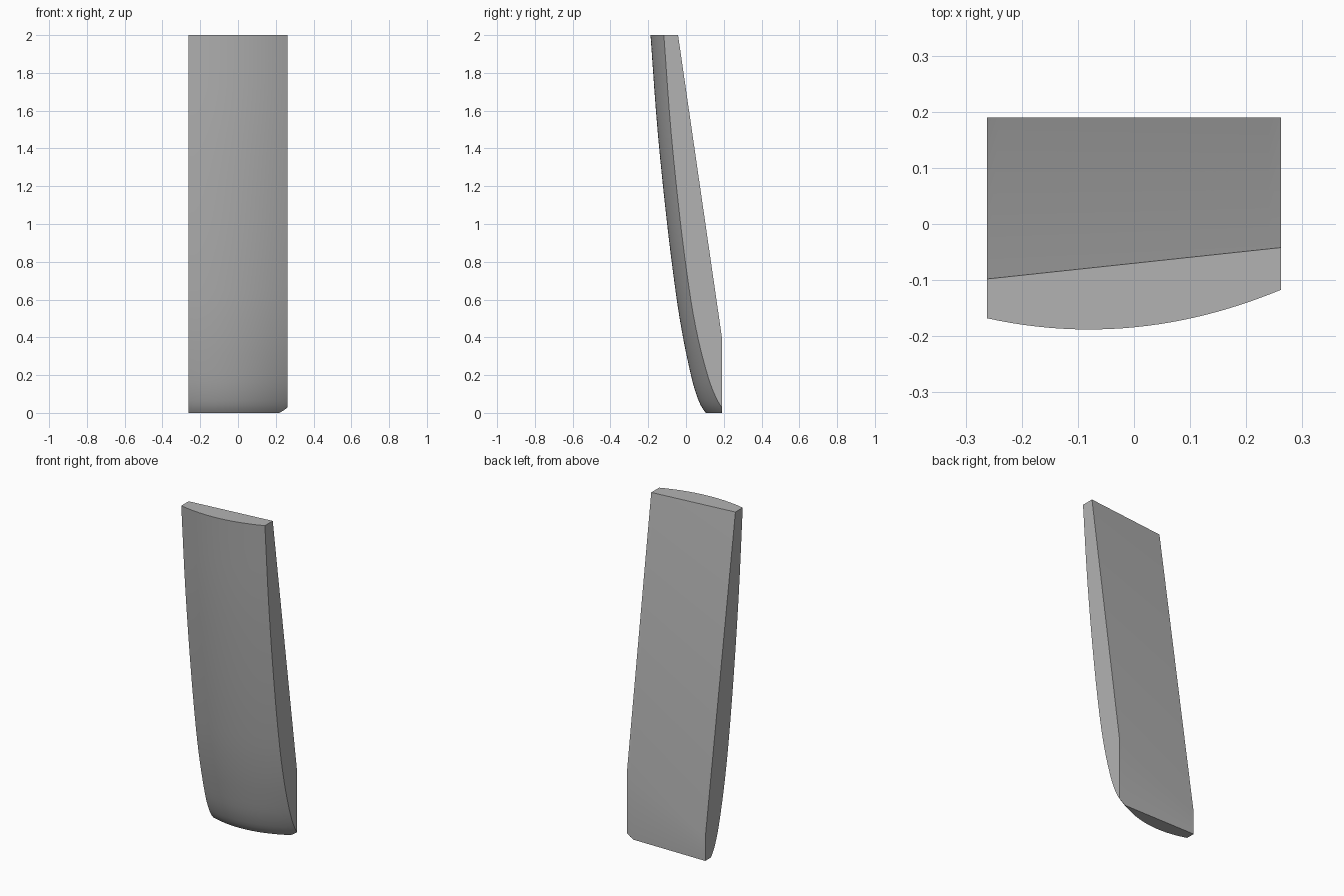
import bpy, bmesh, math

if "Cube" in bpy.data.objects:
    bpy.data.objects.remove(bpy.data.objects["Cube"], do_unlink=True)

HALF, BACK, HEIGHT = 0.262, 0.19, 2.0
COLUMNS, ROWS = 24, 28

# Centre profile of the curved front: (height, depth)
PROFILE = [(0, .105), (.02, .09), (.05, .073), (.13, .044), (.25, .015), (.4, -.016),
           (.6, -.049), (1, -.1), (1.5, -.151), (2, -.188)]


def slope(i):
    a, b = PROFILE[max(i - 1, 0)], PROFILE[min(i + 1, len(PROFILE) - 1)]
    return (b[1] - a[1]) / (b[0] - a[0])


def centre_depth(z):
    """Smooth interpolation along the front profile."""
    i = max(k for k in range(len(PROFILE) - 1) if PROFILE[k][0] <= z or k == 0)
    (z0, y0), (z1, y1) = PROFILE[i], PROFILE[i + 1]
    h = z1 - z0
    t = (z - z0) / h
    return ((1 + 2 * t) * (1 - t) ** 2 * y0 + t * (1 - t) ** 2 * h * slope(i)
            + t * t * (3 - 2 * t) * y1 + t * t * (t - 1) * h * slope(i + 1))


def front_depth(x, z):
    bulge = 0.605 + 0.33 * math.exp(-z / 0.25)
    return centre_depth(z) + bulge * (x + 0.08) ** 2


def bottom_height(x):
    """Lowest point of a column, where the front meets the floor or the back."""
    low, high = 0.0, 0.3
    if front_depth(x, low) <= BACK:
        return low
    for _ in range(30):
        mid = (low + high) / 2
        if front_depth(x, mid) > BACK:
            low = mid
        else:
            high = mid
    return high


def section(x):
    """Closed outline of the blade at one station across its width."""
    f = (x + HALF) / (2 * HALF)
    z0 = bottom_height(x)
    ring = []
    for r in range(ROWS + 1):
        z = z0 + (HEIGHT - z0) * (r / ROWS) ** 2
        ring.append((x, min(front_depth(x, z), BACK), z))
    ring.append((x, -0.098 + 0.056 * f, HEIGHT))
    ring.append((x, BACK, 0.14 + 0.26 * f))
    ring.append((x, BACK, z0))
    return ring


# Blade body: outlines bridged across the width and capped at both sides
bm = bmesh.new()
rings = [[bm.verts.new(p) for p in section(-HALF + 2 * HALF * c / COLUMNS)]
         for c in range(COLUMNS + 1)]
for a, b in zip(rings, rings[1:]):
    for i in range(len(a)):
        j = (i + 1) % len(a)
        bm.faces.new((a[i], a[j], b[j], b[i]))
bm.faces.new(rings[0])
bm.faces.new(rings[-1])
bmesh.ops.remove_doubles(bm, verts=bm.verts[:], dist=0.0002)
bmesh.ops.recalc_face_normals(bm, faces=bm.faces[:])
mesh = bpy.data.meshes.new("curved_blade")
bm.to_mesh(mesh)
bm.free()

blade = bpy.data.objects.new("curved_blade", mesh)
bpy.context.collection.objects.link(blade)

# Plain grey finish
grey = bpy.data.materials.new("plain_grey")
grey.use_nodes = True
colour = (0.45, 0.45, 0.45, 1)
grey.diffuse_color = colour
grey.node_tree.nodes["Principled BSDF"].inputs["Base Color"].default_value = colour
mesh.materials.append(grey)

bpy.ops.object.select_all(action="DESELECT")
blade.select_set(True)
bpy.context.view_layer.objects.active = blade
bpy.ops.object.shade_smooth_by_angle(angle=math.radians(30))
